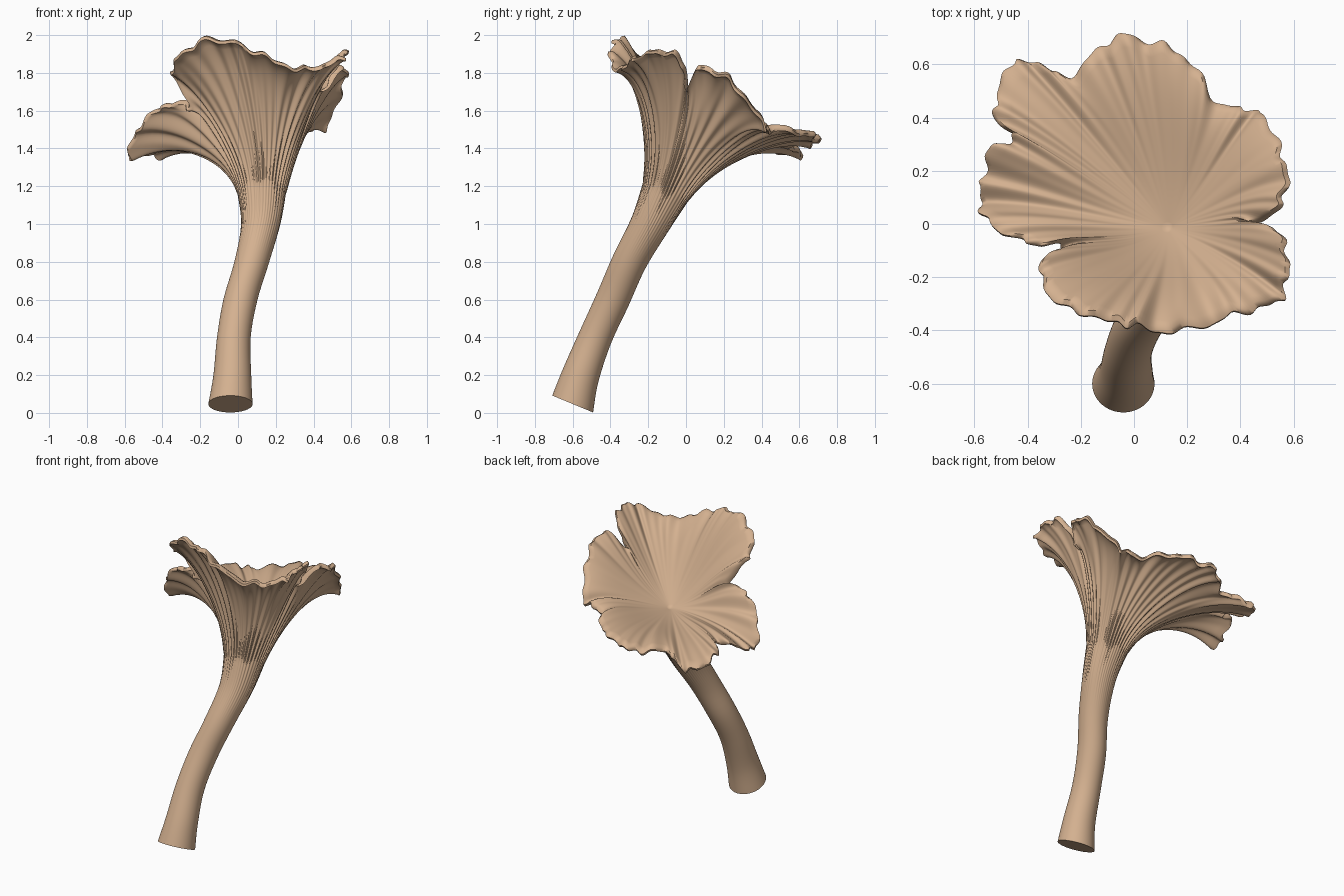
import bpy, bmesh
from math import sin, cos, pi, atan2
from mathutils import Vector

cube = bpy.data.objects.get("Cube")
if cube:
    bpy.data.objects.remove(cube)

# Rim outline of the cap, clockwise from the front, dipping inwards at the splits
RIM = [(.15, -.39, 1.88), (.02, -.37, 1.94), (-.08, -.35, 1.97), (-.22, -.31, 1.95),
       (-.32, -.24, 1.86), (-.33, -.13, 1.78), (-.24, -.08, 1.62), (-.33, -.07, 1.64),
       (-.43, -.05, 1.59), (-.53, .01, 1.48), (-.56, .08, 1.36), (-.55, .17, 1.38),
       (-.52, .28, 1.44), (-.43, .32, 1.45), (-.5, .38, 1.44), (-.5, .47, 1.4),
       (-.45, .59, 1.37), (-.35, .59, 1.38), (-.24, .54, 1.42), (-.13, .64, 1.43),
       (-.04, .69, 1.45), (.09, .66, 1.47), (.2, .6, 1.49), (.3, .45, 1.5),
       (.4, .42, 1.51), (.47, .4, 1.54), (.53, .28, 1.71), (.56, .17, 1.8),
       (.53, .06, 1.82), (.43, .0, 1.71), (.51, -.01, 1.84), (.56, -.1, 1.91),
       (.56, -.2, 1.9), (.53, -.28, 1.87), (.42, -.31, 1.83), (.3, -.35, 1.82)]

# Stem centre line with radius
STEM = [(-.04, -.6, .047, .117), (-.03, -.557, .2, .1), (-.022, -.48, .4, .089),
        (.013, -.388, .6, .09), (.073, -.3, .8, .092), (.12, -.19, 1.0, .103),
        (.125, -.11, 1.165, .127)]

PER_POINT = 12
RIDGES = 44
SIDE = Vector((1, 0, 0))
AXIS = Vector((0, .38, .92)).normalized()   # shared tilt of stem and cap
BACK = AXIS.cross(SIDE)


def spline(a, b, c, d, t):
    """Smooth curve between b and c."""
    return (b * 2 + (c - a) * t + (a * 2 - b * 5 + c * 4 - d) * t ** 2
            + (b * 3 - a - c * 3 + d) * t ** 3) / 2


def sample(points, steps, closed):
    pts = [Vector(p) for p in points]
    n = len(pts)
    pick = (lambda i: pts[i % n]) if closed else (lambda i: pts[max(0, min(n - 1, i))])
    out = [spline(pick(i - 1), pick(i), pick(i + 1), pick(i + 2), k / steps)
           for i in range(n if closed else n - 1) for k in range(steps)]
    return out if closed else out + [pts[-1]]


def column_angles(rim):
    """Angle of each rim sample, never turning back, then evened out."""
    angles, last = [], None
    for p in rim:
        a = atan2(p.y - .08, p.x - .03)
        if last is not None:
            while a - last > pi:
                a -= 2 * pi
            a = min(a, last)
        angles.append(a)
        last = a
    n, w = len(angles), 42

    def wrapped(i):
        return angles[i % n] - 2 * pi * (i // n)
    return [sum(wrapped(i + k) for k in range(-w, w + 1)) / (2 * w + 1) for i in range(n)]


def softened(points, w):
    """Rounded version of a closed outline."""
    n = len(points)
    return [sum((points[(i + k) % n] for k in range(-w, w + 1)), Vector()) / (2 * w + 1)
            for i in range(n)]


rim = sample(RIM, PER_POINT, True)
angles = column_angles(rim)
count = len(rim)
radial = [SIDE * cos(a) + BACK * sin(a) for a in angles]
bowl = softened(softened(rim, 21), 21)


def ridge(i):
    """Uneven gill folds around the cap."""
    u = angles[i]
    return cos(RIDGES * u + 1.3 * sin(5 * u)) * (.75 + .25 * sin(7 * u + 1))


def flare(i, a, b, t):
    """Trumpet curve to the rounded bowl, breaking into drooping lobes near the rim."""
    return (a * (1 - t) ** 2 + b * (2 * t * (1 - t)) + bowl[i] * t ** 2
            + (rim[i] - bowl[i]) * t ** 3 + AXIS * (.3 * t ** 4 * (1 - t)))


# Small crumples along the rim
for i in range(count):
    u = 2 * pi * i / count
    rim[i] = (rim[i] + radial[i] * (.009 * sin(31 * u) + .006 * sin(53 * u + 1))
              + AXIS * (.011 * sin(27 * u + 2) + .006 * sin(45 * u)))

rings = []

# Stem
stem = sample(STEM, 5, False)
for s in stem:
    centre, radius = s.to_3d(), s.w
    fade = max(0, (centre.z - .85) / .32)
    rings.append([centre + radial[i] * (radius + .0025 * fade * ridge(i))
                  for i in range(count)])

# Ridged underside of the cap, steeper on its left side
neck, neck_radius = stem[-1].to_3d(), stem[-1].w
start = rings[-1]
bend = [neck + radial[i] * (neck_radius + .07) + AXIS * (.32 + .04 * cos(angles[i]))
        for i in range(count)]
STEPS = 26
for k in range(1, STEPS + 1):
    t = k / STEPS
    swell = .0025 + .016 * t * (1 - t)
    rings.append([flare(i, start[i], bend[i], t) - AXIS * (.012 * t)
                  + (radial[i] - AXIS * t).normalized() * (swell * ridge(i))
                  for i in range(count)])

# Rolled lip
rings.append([rim[i] + radial[i] * .016 - AXIS * .014 for i in range(count)])
rings.append([rim[i] + radial[i] * .019 + AXIS * .002 for i in range(count)])

# Smooth funnel inside the cap
bottom = neck + AXIS * .25
for k in range(STEPS, -1, -1):
    t = k / STEPS
    rings.append([flare(i, bottom + radial[i] * .01,
                        bend[i] - radial[i] * .03 + AXIS * .01, t) + AXIS * (.014 * t)
                  for i in range(count)])

# Join the rings into one closed skin
bm = bmesh.new()
loops = [[bm.verts.new(p) for p in ring] for ring in rings]
for low, high in zip(loops, loops[1:]):
    for i in range(count):
        j = (i + 1) % count
        bm.faces.new((low[i], low[j], high[j], high[i]))
bm.faces.new(loops[0])
bm.faces.new(loops[-1])
bmesh.ops.recalc_face_normals(bm, faces=bm.faces)
mesh = bpy.data.meshes.new("mushroom")
bm.to_mesh(mesh)
bm.free()
mushroom = bpy.data.objects.new("mushroom", mesh)
bpy.context.collection.objects.link(mushroom)

# Tan flesh
tan = bpy.data.materials.new("tan_flesh")
tan.use_nodes = True
colour = (.66, .44, .28, 1)
tan.diffuse_color = colour
tan.node_tree.nodes["Principled BSDF"].inputs["Base Color"].default_value = colour
mesh.materials.append(tan)

bpy.context.view_layer.objects.active = mushroom
mushroom.select_set(True)
bpy.ops.object.shade_smooth_by_angle(angle=pi / 3)
